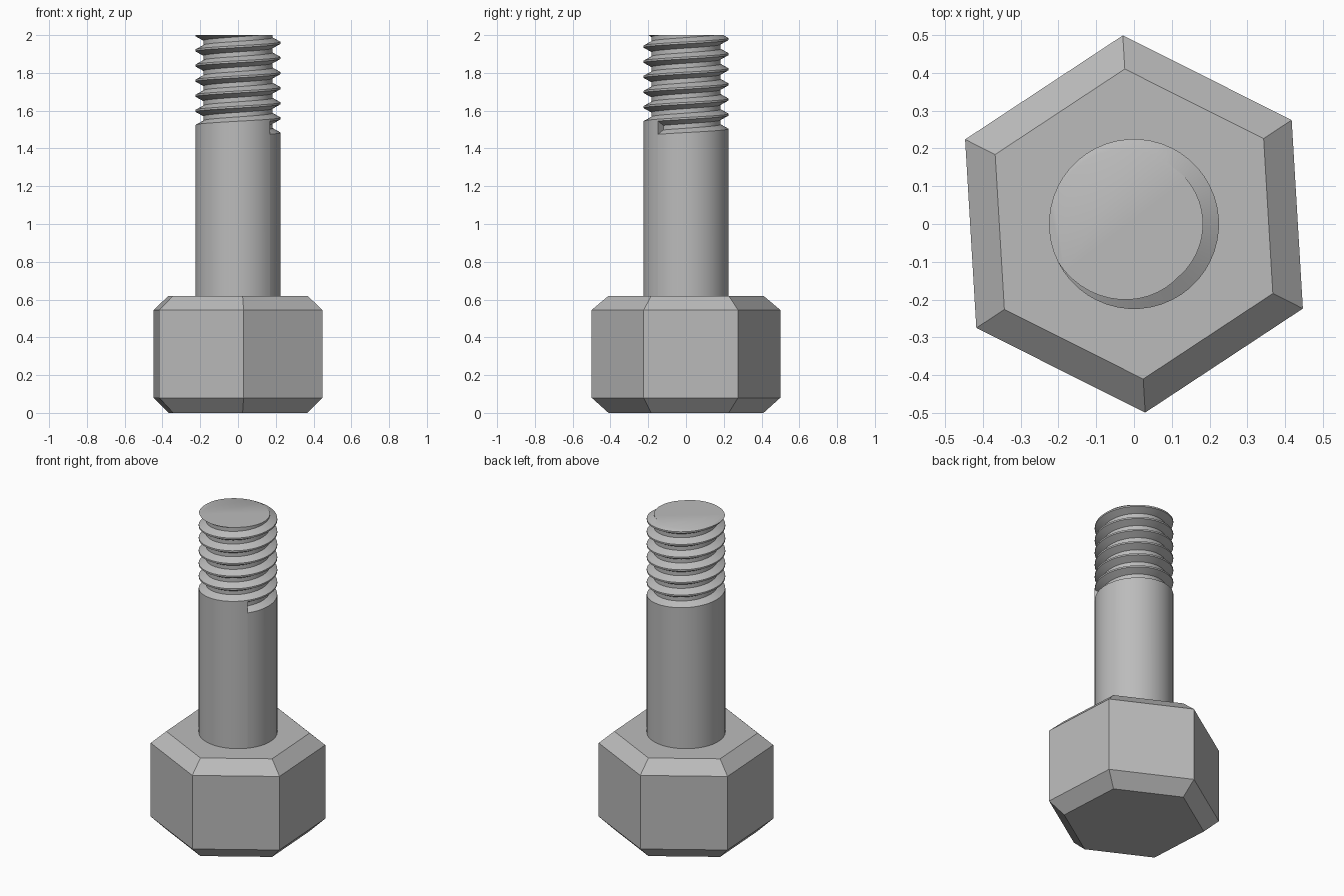
import bpy, bmesh, math

cube = bpy.data.objects.get("Cube")
if cube:
    bpy.data.objects.remove(cube)

steel = bpy.data.materials.new("grey_steel")
steel.use_nodes = True
GREY = (0.5, 0.5, 0.5, 1)
steel.diffuse_color = GREY
steel.node_tree.nodes["Principled BSDF"].inputs["Base Color"].default_value = GREY


def finish(bm, name):
    bmesh.ops.recalc_face_normals(bm, faces=bm.faces)
    mesh = bpy.data.meshes.new(name)
    bm.to_mesh(mesh)
    bm.free()
    mesh.materials.append(steel)
    obj = bpy.data.objects.new(name, mesh)
    bpy.context.collection.objects.link(obj)
    return obj


def polar(bm, radius, angle, z):
    return bm.verts.new((radius * math.cos(angle), radius * math.sin(angle), z))


# Hexagonal head, chamfered at both ends
bm = bmesh.new()
TURN = math.radians(33.4)
rings = [[polar(bm, r, TURN + i * math.pi / 3, z) for i in range(6)]
         for r, z in ((0.411, 0), (0.5, 0.08), (0.5, 0.545), (0.411, 0.62))]
for low, high in zip(rings, rings[1:]):
    for i in range(6):
        j = (i + 1) % 6
        bm.faces.new((low[i], low[j], high[j], high[i]))
bm.faces.new(rings[0])
bm.faces.new(rings[-1])
finish(bm, "hex_head")

# Shank with a helical groove cut into its upper end
SEGMENTS, TURNS = 48, 8
RADIUS, ROOT, PITCH = 0.225, 0.183, 0.08
START_Z, START_ANGLE = 1.475, math.radians(-41)
groove = ((RADIUS, 0), (ROOT, 0.023), (ROOT, 0.047), (RADIUS, 0.07), (RADIUS, PITCH))

bm = bmesh.new()
columns = []
for s in range(SEGMENTS * TURNS + 1):
    angle = START_ANGLE + 2 * math.pi * s / SEGMENTS
    rise = START_Z + PITCH * s / SEGMENTS
    columns.append([polar(bm, r, angle, rise + dz) for r, dz in groove])
for a, b in zip(columns, columns[1:]):
    for k in range(len(groove) - 1):
        bm.faces.new((a[k], b[k], b[k + 1], a[k + 1]))
bm.faces.new(columns[0][:4])  # end wall of the groove

# Plain shank below the first turn
base = [polar(bm, RADIUS, START_ANGLE + 2 * math.pi * s / SEGMENTS, 0.62)
        for s in range(SEGMENTS)]
for s in range(SEGMENTS):
    bm.faces.new((base[s], base[(s + 1) % SEGMENTS], columns[s + 1][0], columns[s][0]))
bmesh.ops.remove_doubles(bm, verts=bm.verts, dist=0.0005)

# Flat cut end
cut = bmesh.ops.bisect_plane(bm, geom=bm.verts[:] + bm.edges[:] + bm.faces[:],
                             plane_co=(0, 0, 2), plane_no=(0, 0, 1), clear_outer=True)
rim = [e for e in cut["geom_cut"] if isinstance(e, bmesh.types.BMEdge)]
bmesh.ops.contextual_create(bm, geom=rim)
shank = finish(bm, "threaded_shank")

bpy.ops.object.select_all(action="DESELECT")
shank.select_set(True)
bpy.context.view_layer.objects.active = shank
bpy.ops.object.shade_smooth_by_angle(angle=math.radians(30))
